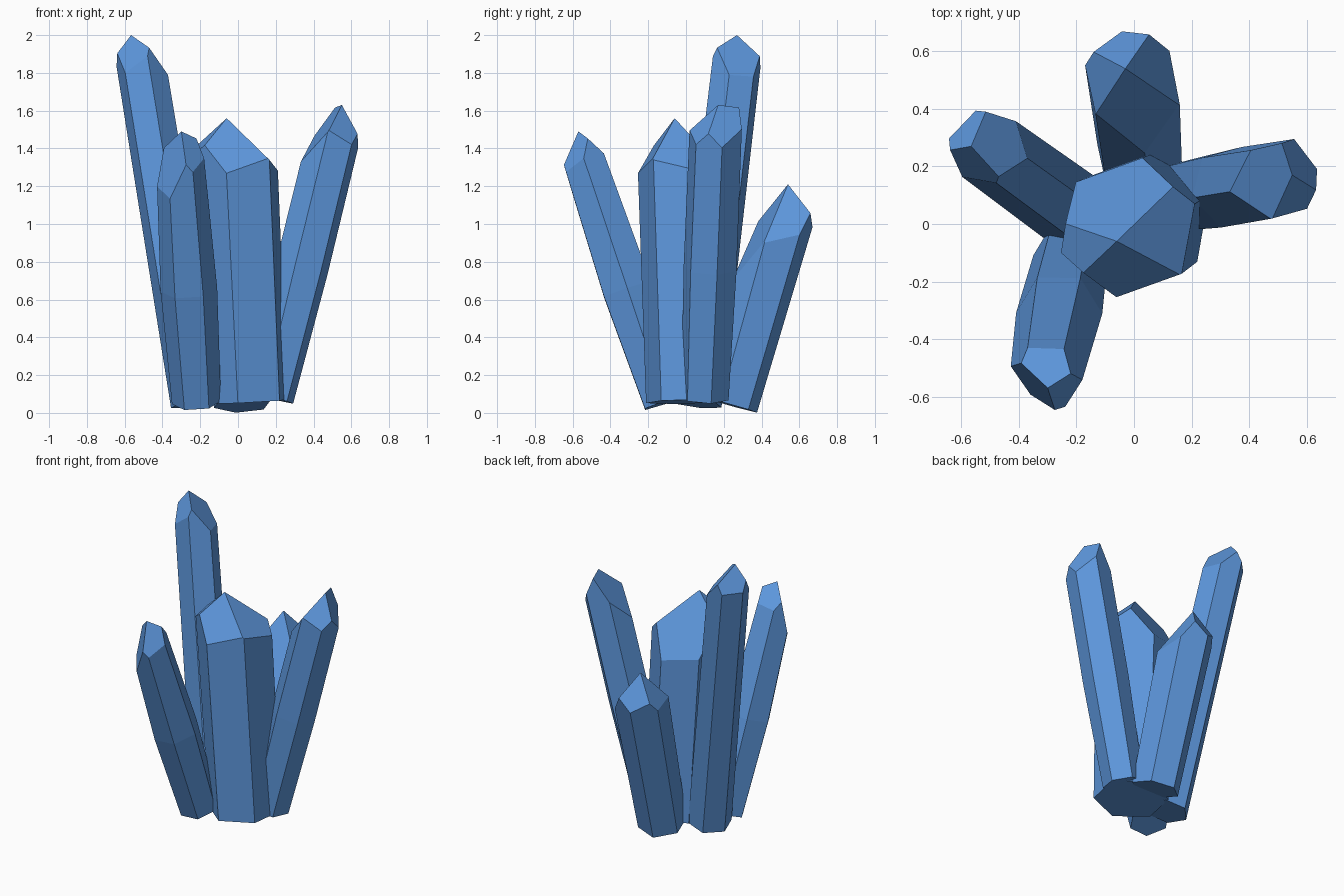
import bpy
import bmesh
from math import cos, sin, radians, tau
from mathutils import Vector

cube = bpy.data.objects.get("Cube")
if cube:
    bpy.data.objects.remove(cube, do_unlink=True)

# Single crystal colour
blue = bpy.data.materials.new("crystal_blue")
blue.use_nodes = True
colour = (0.11, 0.31, 0.72, 1.0)
blue.diffuse_color = colour
bsdf = next(n for n in blue.node_tree.nodes if n.type == 'BSDF_PRINCIPLED')
bsdf.inputs["Base Color"].default_value = colour


def crystal(name, base, shoulder, radii, phase, tip, slopes):
    """Six-sided shaft from base to shoulder, with its point ground by facets.

    radii: at the base, halfway and at the shoulder.
    slopes: for each facet through the tip, its rise along x and along y.
    """
    base, shoulder, tip = Vector(base), Vector(shoulder), Vector(tip)
    axis = shoulder - base
    lean = Vector((0, 0, 1)).rotation_difference(axis)
    r_base, r_mid, r_top = radii
    bm = bmesh.new()

    # Shaft, overshooting the tip
    rings = []
    for t, r in ((0, r_base), (0.5, r_mid), (1.5, 2 * r_top - r_mid)):
        ring = []
        for i in range(6):
            a = radians(phase) + i * tau / 6
            spoke = lean @ Vector((r * cos(a), r * sin(a), 0))
            ring.append(bm.verts.new(base + axis * t + spoke))
        rings.append(ring)
    bm.faces.new(rings[0][::-1])
    bm.faces.new(rings[-1])
    for low, high in zip(rings, rings[1:]):
        for i in range(6):
            j = (i + 1) % 6
            bm.faces.new((low[i], low[j], high[j], high[i]))

    # Pointed end, one cut per facet
    for sx, sy in slopes:
        cut = bmesh.ops.bisect_plane(
            bm, geom=bm.verts[:] + bm.edges[:] + bm.faces[:], dist=1e-5,
            plane_co=tip, plane_no=Vector((-sx, -sy, 1)).normalized(),
            clear_outer=True)
        rim = [e for e in bm.edges if e.is_boundary]
        bmesh.ops.holes_fill(bm, edges=rim, sides=0)
    bmesh.ops.remove_doubles(bm, verts=bm.verts[:], dist=0.002)
    bmesh.ops.dissolve_limit(bm, angle_limit=radians(1),
                             verts=bm.verts[:], edges=bm.edges[:])
    bmesh.ops.recalc_face_normals(bm, faces=bm.faces[:])

    mesh = bpy.data.meshes.new(name)
    bm.to_mesh(mesh)
    bm.free()
    mesh.materials.append(blue)
    obj = bpy.data.objects.new(name, mesh)
    bpy.context.collection.objects.link(obj)
    return obj


# Broad upright crystal in the middle
crystal("centre_crystal", (0.04, 0.02, 0.06), (-0.02, -0.014, 1.3),
        (0.235, 0.24, 0.245), 20, (-0.06, -0.06, 1.56),
        [(-0.18, 1.5), (-1.0, -0.05), (0.4, -1.5), (1.0, 0.25)])

# Tallest crystal, leaning to -x
crystal("tall_crystal", (-0.22, 0.055, 0.05), (-0.51, 0.265, 1.83),
        (0.14, 0.137, 0.134), -13, (-0.566, 0.27, 2.0),
        [(-1.17, -0.43), (1.04, 1.58), (1.6, -1.6)])

# Crystal leaning to +x
crystal("side_crystal", (0.17, 0.1, 0.08), (0.505, 0.155, 1.45),
        (0.13, 0.145, 0.143), 15, (0.55, 0.17, 1.63),
        [(1.3, 0.3), (-1.0, 1.35), (-2.4, -0.9)])

# Crystal leaning forward
crystal("front_crystal", (-0.22, -0.11, 0.055), (-0.3, -0.51, 1.25),
        (0.13, 0.15, 0.13), 0, (-0.3, -0.57, 1.49),
        [(0.1, -0.9), (4.5, 3.8), (-1.6, 1.8)])

# Short crystal leaning backward
crystal("back_crystal", (0.02, 0.23, 0.043), (-0.005, 0.49, 0.97),
        (0.155, 0.163, 0.172), 42, (-0.03, 0.54, 1.21),
        [(-0.55, 1.6), (-1.7, -0.1), (0.6, -1.7), (1.6, 0.2)])
